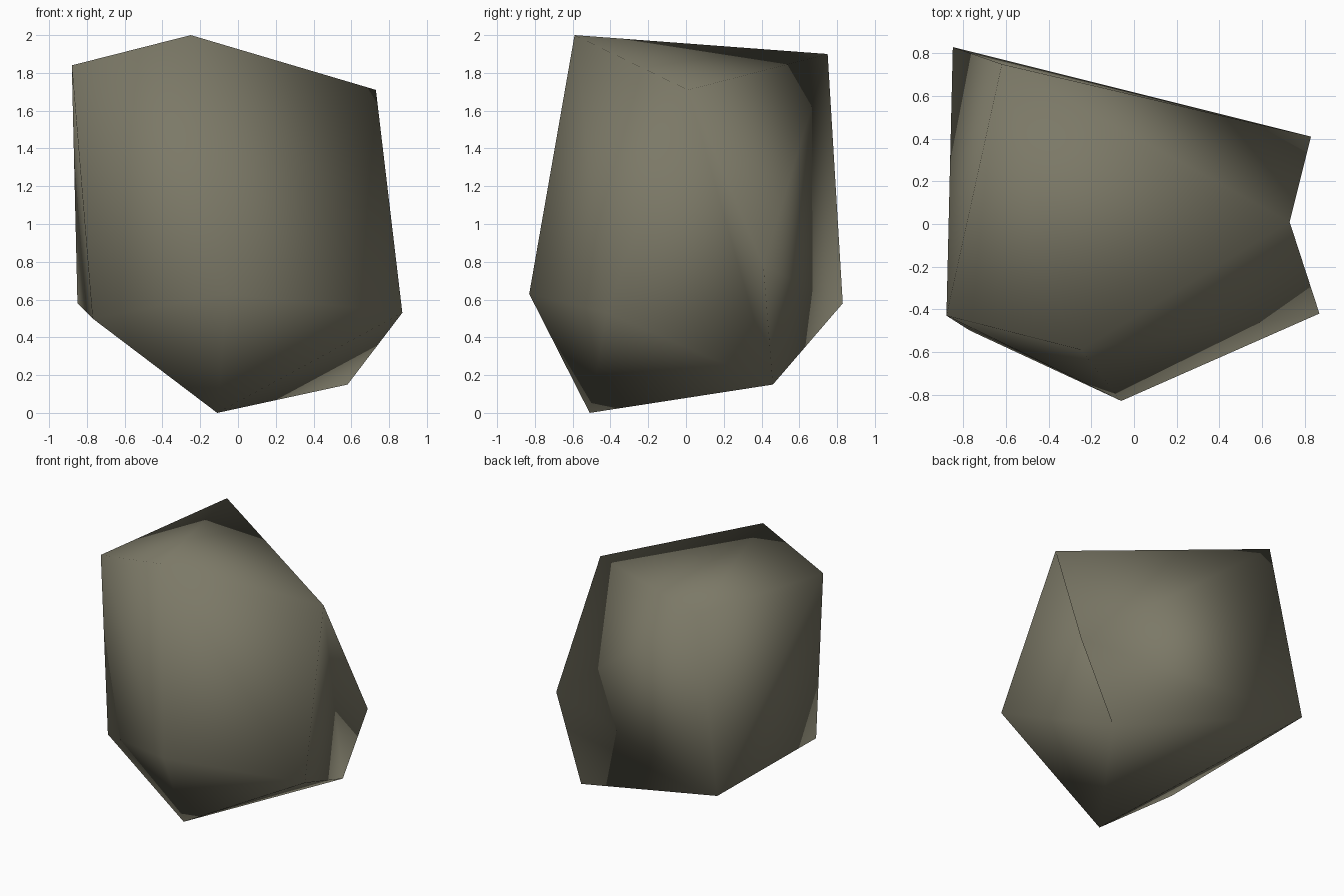
import bpy, bmesh

if "Cube" in bpy.data.objects:
    bpy.data.objects.remove(bpy.data.objects["Cube"])

# Corner points of the boulder
corners = {
    "A": (-0.25, -0.59, 2.00), "B": (-0.88, -0.43, 1.84),
    "C": (0.73, 0.01, 1.71), "J": (-0.62, 0.75, 1.90),
    "D": (0.87, -0.42, 0.53), "K": (0.83, 0.41, 0.78),
    "G": (-0.85, 0.83, 0.58), "H": (-0.06, -0.83, 0.63),
    "I": (-0.77, -0.50, 0.50), "E": (0.58, 0.46, 0.15),
    "F": (-0.11, -0.51, 0.00),
}
# Triangular facets: top, front, sides, back, underside
facets = ("ABJ AJC ADC ADH ABH BHI CKE CED BIG BGJ "
          "JCK JGK GKE DEF DFH HIF FIG EFG").split()

bm = bmesh.new()
v = {name: bm.verts.new(co) for name, co in corners.items()}
for f in facets:
    bm.faces.new([v[c] for c in f]).smooth = True
bmesh.ops.recalc_face_normals(bm, faces=bm.faces)

mesh = bpy.data.meshes.new("boulder")
bm.to_mesh(mesh)
bm.free()

# Single warm grey stone colour
stone = bpy.data.materials.new("warm_grey_stone")
stone.diffuse_color = (0.20, 0.19, 0.135, 1)
stone.use_nodes = True
stone.node_tree.nodes["Principled BSDF"].inputs["Base Color"].default_value = stone.diffuse_color
mesh.materials.append(stone)

boulder = bpy.data.objects.new("boulder", mesh)
bpy.context.collection.objects.link(boulder)
